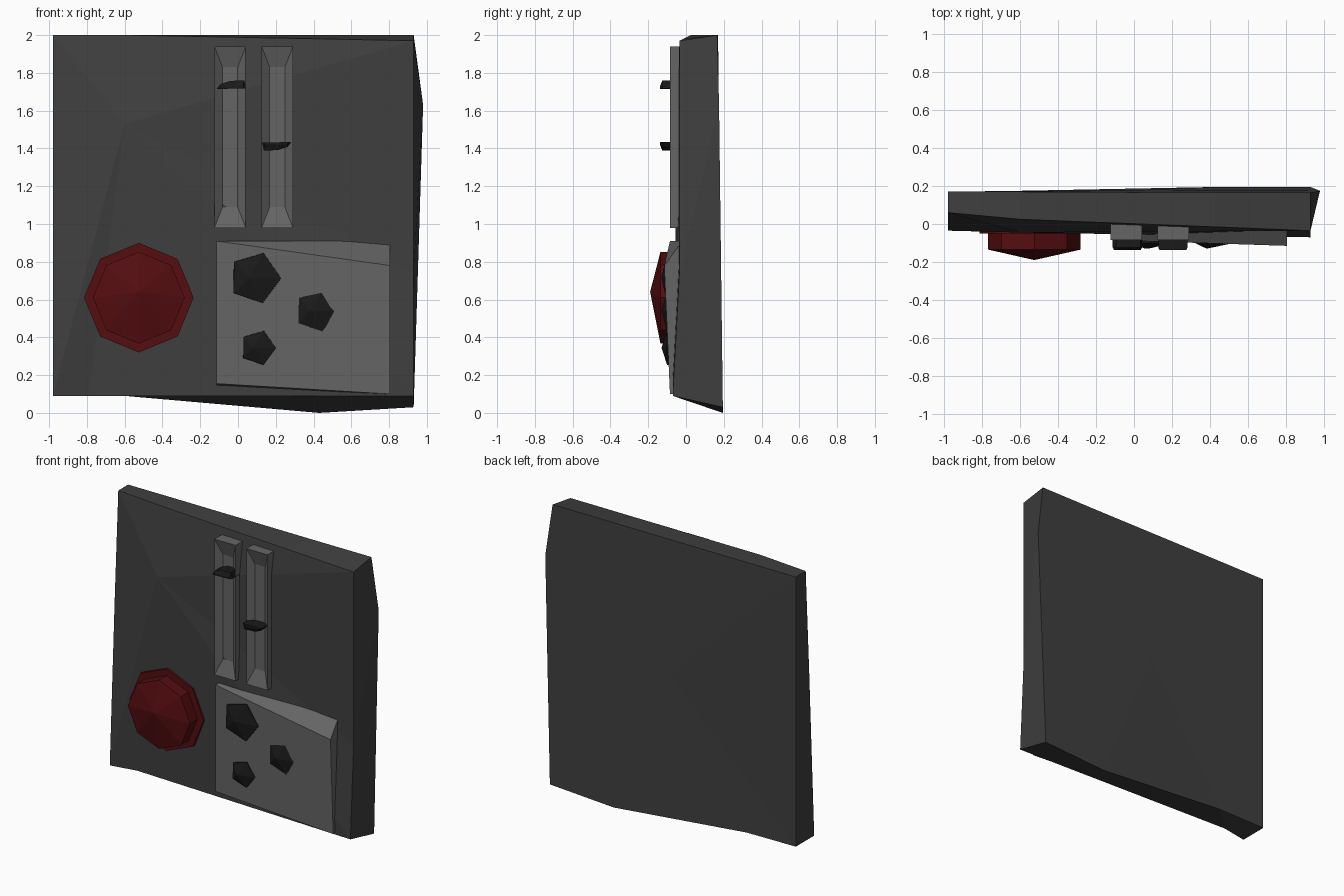
import bpy, bmesh
from math import sin, cos, pi, radians

if "Cube" in bpy.data.objects:
    bpy.data.objects.remove(bpy.data.objects["Cube"])


def material(name, r, g, b):
    m = bpy.data.materials.new(name)
    m.diffuse_color = (r, g, b, 1)
    m.use_nodes = True
    m.node_tree.nodes["Principled BSDF"].inputs["Base Color"].default_value = m.diffuse_color
    return m


DARK = material("dark_grey", .05, .05, .05)
GREY = material("mid_grey", .13, .13, .13)
BLACK = material("black", .01, .01, .01)
RED = material("red", .09, .004, .005)


def loft(name, rings, mat, start=None, end=None):
    """Bridge equal-length rings; close each end with a fan to a point or a flat cap."""
    bm = bmesh.new()
    loops = [[bm.verts.new(p) for p in ring] for ring in rings]
    n = len(loops[0])
    for a, b in zip(loops, loops[1:]):
        for i in range(n):
            j = (i + 1) % n
            bm.faces.new((a[i], a[j], b[j], b[i]))
    for ring, tip in ((loops[0], start), (loops[-1], end)):
        if tip:
            t = bm.verts.new(tip)
            for i in range(n):
                bm.faces.new((ring[i], ring[(i + 1) % n], t))
        else:
            bm.faces.new(ring)
    bmesh.ops.recalc_face_normals(bm, faces=bm.faces)
    me = bpy.data.meshes.new(name)
    bm.to_mesh(me)
    bm.free()
    me.materials.append(mat)
    ob = bpy.data.objects.new(name, me)
    bpy.context.collection.objects.link(ob)
    return ob


def polygon(n, x, z, r, y, turn=0):
    return [(x + r * cos(2 * pi * i / n + turn), y, z + r * sin(2 * pi * i / n + turn))
            for i in range(n)]


def rect(x0, x1, z0, z1, y):
    return [(x0, y, z0), (x1, y, z0), (x1, y, z1), (x0, y, z1)]


# Weathered slab: uneven front and back outlines
front = [(-.98, .06, 2), (-.6, .025, 2), (.43, -.015, 1.98), (.93, -.035, 1.97),
         (.93, -.035, .74), (.93, -.07, .09), (.43, -.05, .09), (-.79, 0, .09),
         (-.98, -.035, .09), (-.98, .02, 1.25)]
back = [(-.98, .17, 2), (-.6, .17, 2), (.43, .165, 2), (.93, .165, 2),
        (.98, .175, 1.63), (.93, .195, .03), (.43, .195, 0), (-.6, .175, .09),
        (-.98, .17, .09), (-.98, .17, 1.25)]
loft("panel_slab", [front, back], DARK, start=(-.6, -.045, 1.53), end=(0, .178, 1.05))

# Slider troughs with sloping recesses
for i, x in enumerate((-.042, .208)):
    loft(f"slider_trough_{i + 1}",
         [rect(x - .083, x + .083, .98, 1.94, .02),
          rect(x - .083, x + .083, .98, 1.94, -.085),
          rect(x - .04, x + .04, 1.09, 1.83, -.05)], GREY)


# Slider handles: the second is the first turned upside down
def handle(name, x, z, s):
    prof = [(-.077, -.022), (.077, -.019), (.068, .024), (-.01, .02), (-.058, .004)]
    loft(name, [[(x + s * px, -.045, z + s * pz) for px, pz in prof],
                [(x + s * px, -.125, z + s * pz) for px, pz in prof],
                [(x + s * px * .9, -.138, z + s * min(pz, -.008)) for px, pz in prof]], BLACK)


handle("slider_handle_1", -.035, 1.737, 1)
handle("slider_handle_2", .205, 1.412, -1)

# Raised button plate with a slanted upper edge
loft("button_plate",
     [[(-.115, .02, .14), (.805, -.02, .10), (.805, -.02, .91), (-.115, .02, .91)],
      [(-.115, -.085, .155), (.805, -.085, .10), (.805, -.115, .78), (-.115, -.085, .91)]], GREY)

# Pentagonal buttons
for i, (x, z, r) in enumerate(((.09, .715, .143), (.413, .54, .117), (.106, .345, .098))):
    t = radians(-1)
    loft(f"small_button_{i + 1}",
         [polygon(5, x, z, r, -.06, t), polygon(5, x, z, r * .97, -.10, t)],
         BLACK, end=(x - .03, -.13, z))

# Large red push button: flange and domed cap
bx, bz = -.525, .61
loft("push_button_flange", [polygon(8, bx, bz, .29, .03), polygon(8, bx, bz, .29, -.05)], RED)
loft("push_button_cap", [polygon(8, bx, bz, .243, -.03), polygon(8, bx, bz, .243, -.135)],
     RED, end=(bx, -.19, bz + .03))
